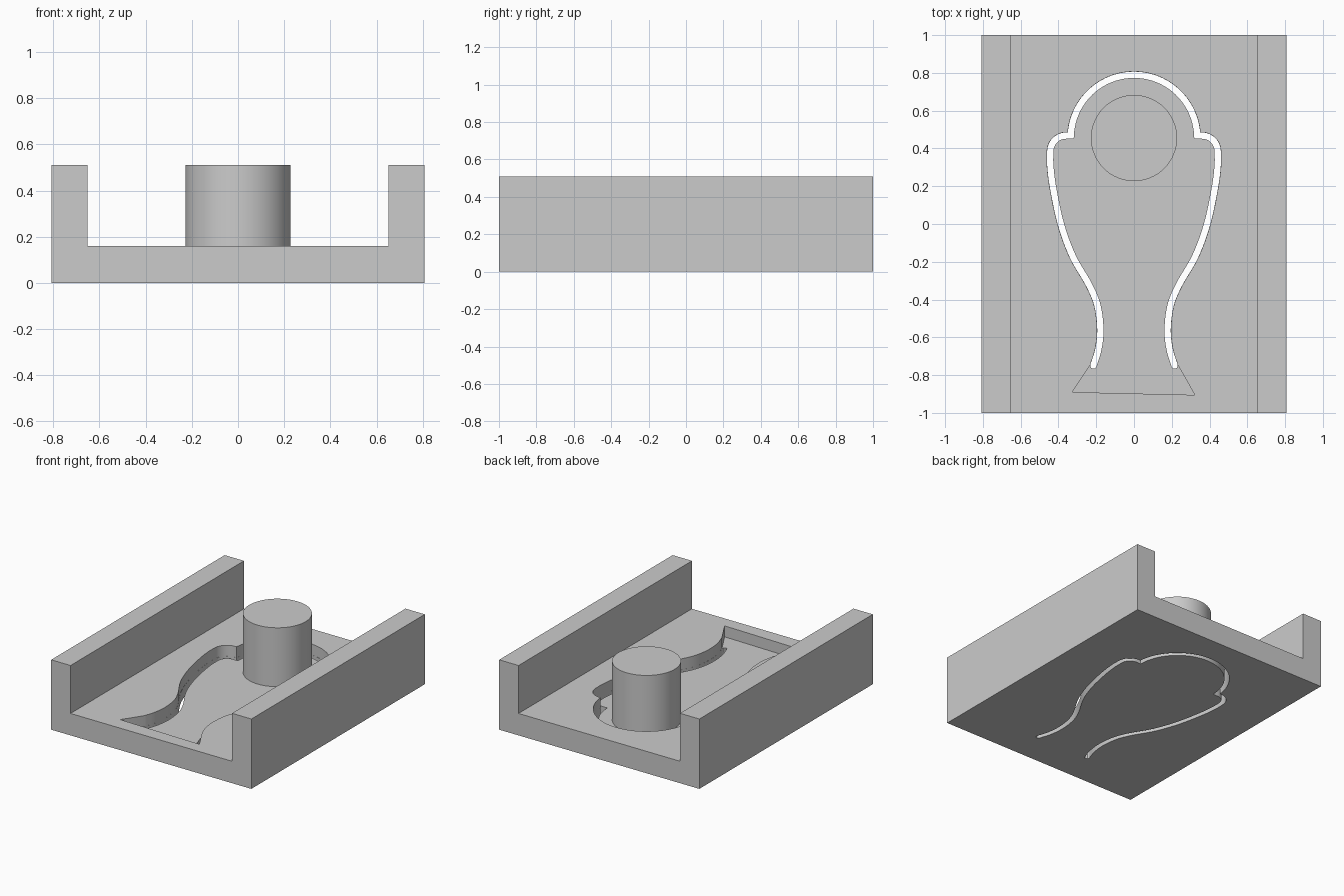
import bpy, bmesh
from math import sin, cos, pi, asin
from mathutils import Vector

cube = bpy.data.objects.get("Cube")
if cube:
    bpy.data.objects.remove(cube, do_unlink=True)

grey = bpy.data.materials.new("plain grey")
grey.use_nodes = True
grey.diffuse_color = (0.6, 0.6, 0.6, 1)
grey.node_tree.nodes["Principled BSDF"].inputs["Base Color"].default_value = (0.6, 0.6, 0.6, 1)

HALF_W, WALL_X, HEIGHT = 0.808, 0.652, 0.51
FLOOR, RECESS = 0.16, 0.08
HEAD_Y, HEAD_R, SLOT = 0.455, 0.335, 0.0165


def prism(name, points, direction):
    """Closed solid made by extruding a planar outline."""
    bm = bmesh.new()
    face = bm.faces.new([bm.verts.new(p) for p in points])
    top = bmesh.ops.extrude_face_region(bm, geom=[face])["geom"]
    bmesh.ops.translate(bm, vec=direction, verts=[v for v in top if isinstance(v, bmesh.types.BMVert)])
    bmesh.ops.recalc_face_normals(bm, faces=bm.faces)
    mesh = bpy.data.meshes.new(name)
    bm.to_mesh(mesh)
    bm.free()
    mesh.materials.append(grey)
    obj = bpy.data.objects.new(name, mesh)
    bpy.context.collection.objects.link(obj)
    return obj


def spline(pts, steps=6):
    """Smooth curve through the points."""
    p = [pts[0] * 2 - pts[1]] + pts + [pts[-1] * 2 - pts[-2]]
    out = []
    for a, b, c, d in zip(p, p[1:], p[2:], p[3:]):
        for i in range(steps):
            t = i / steps
            out.append(0.5 * (2 * b + (c - a) * t + (2 * a - 5 * b + 4 * c - d) * t * t
                              + (3 * b - a - 3 * c + d) * t ** 3))
    return out + [pts[-1]]


def offset(path, dist):
    """Mitred parallel of an open path."""
    out = []
    for i, p in enumerate(path):
        before = (p - path[i - 1]).normalized() if i else None
        after = (path[i + 1] - p).normalized() if i < len(path) - 1 else None
        before, after = before or after, after or before
        n1, n2 = Vector((-before.y, before.x)), Vector((-after.y, after.x))
        out.append(p + (n1 + n2) * dist / (1 + n1.dot(n2)))
    return out


def cut(target, cutter):
    cutter.hide_render = True
    mod = target.modifiers.new("cut", "BOOLEAN")
    mod.operation, mod.solver, mod.object = "DIFFERENCE", "EXACT", cutter
    bpy.context.view_layer.objects.active = target
    bpy.ops.object.modifier_apply(modifier=mod.name)
    bpy.data.objects.remove(cutter, do_unlink=True)


# Centre line of the slot on the left: foot, side, shoulder, then the head arc
side = spline([Vector(p) for p in [(-.215, -.75), (-.188, -.66), (-.178, -.555), (-.194, -.43),
               (-.238, -.322), (-.325, -.17), (-.387, 0), (-.428, .19), (-.443, .31), (-.443, .385)]])
shoulder = [Vector((-.36 - .083 * cos(a), .385 + .083 * sin(a))) for a in [i * pi / 16 for i in range(1, 9)]]
start = asin(0.013 / HEAD_R)
head = [Vector((-HEAD_R * cos(a), HEAD_Y + HEAD_R * sin(a)))
        for a in [start + (pi / 2 - start) * i / 20 for i in range(21)]]
half = side + shoulder + head
path = half + [Vector((-p.x, p.y)) for p in reversed(half[:-1])]

# Channel-shaped body
section = [(-HALF_W, 0), (HALF_W, 0), (HALF_W, HEIGHT), (WALL_X, HEIGHT), (WALL_X, FLOOR),
           (-WALL_X, FLOOR), (-WALL_X, HEIGHT), (-HALF_W, HEIGHT)]
body = prism("channel_body", [(x, -1, z) for x, z in section], (0, 2, 0))

# Sunken vase-shaped recess with a flared foot
outline = offset(path, SLOT + 0.0006) + [Vector((.322, -.905)), Vector((-.328, -.89))]
cut(body, prism("recess_cutter", [(p.x, p.y, RECESS) for p in outline], (0, 0, 0.2)))


# Through slot with rounded ends, following the recess outline
def round_end(tip, inner):
    out = (tip - inner).normalized()
    across = Vector((out.y, -out.x))
    return [tip + SLOT * (out * sin(a) - across * cos(a)) for a in [i * pi / 6 for i in range(1, 6)]]


ribbon = (offset(path, SLOT) + round_end(path[-1], path[-2])
          + offset(path, -SLOT)[::-1] + round_end(path[0], path[1]))
cut(body, prism("slot_cutter", [(p.x, p.y, -0.1) for p in ribbon], (0, 0, 0.23)))

# Round post standing in the head of the recess
circle = [2 * pi * i / 64 for i in range(64)]
post = prism("round_post", [(0.228 * cos(a), HEAD_Y + 0.228 * sin(a), RECESS - 0.005) for a in circle],
             (0, 0, HEIGHT - RECESS + 0.005))

bpy.ops.object.select_all(action="DESELECT")
for obj in (body, post):
    obj.select_set(True)
bpy.context.view_layer.objects.active = body
bpy.ops.object.shade_smooth_by_angle()
